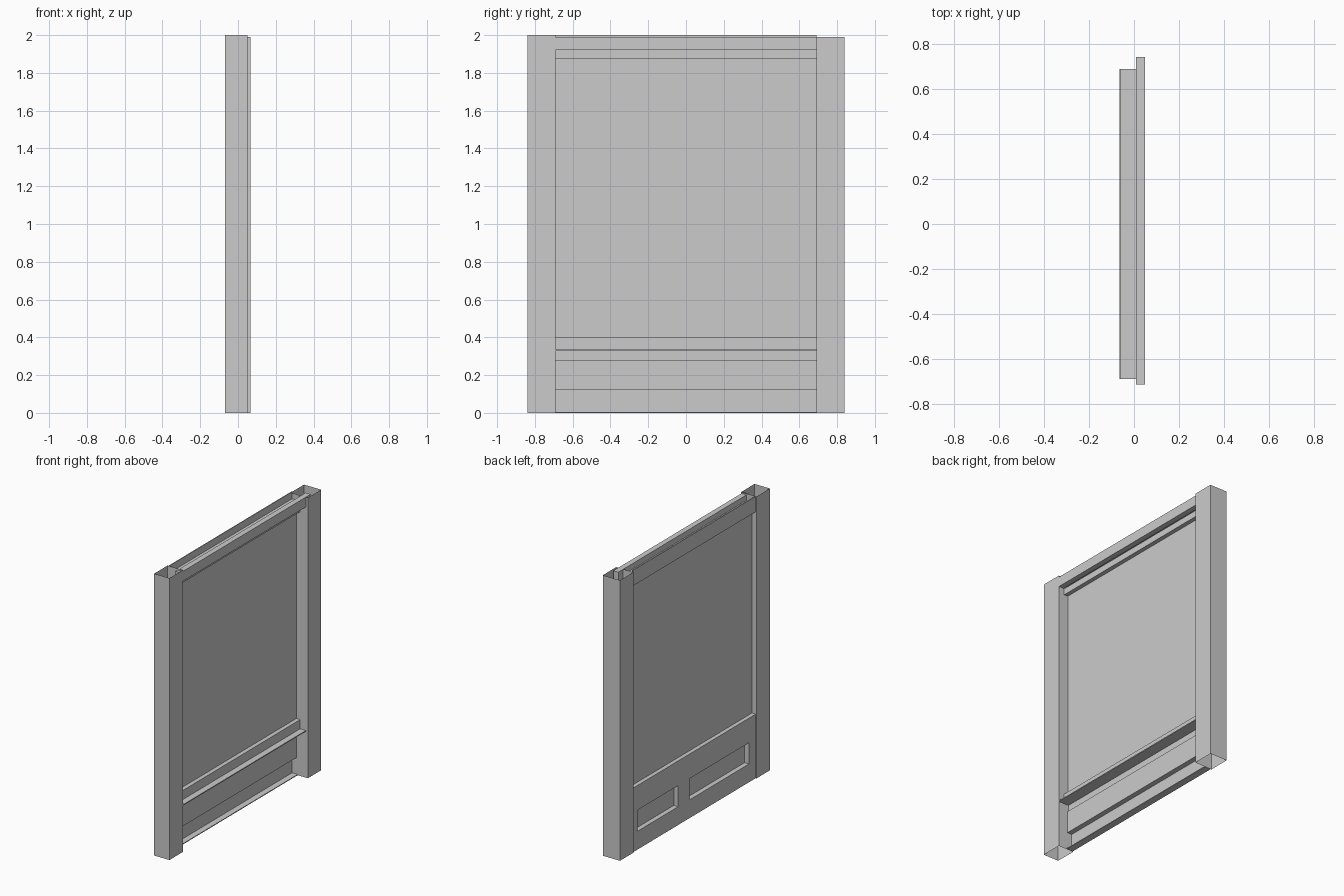
import bpy
import bmesh

cube = bpy.data.objects.get("Cube")
if cube:
    bpy.data.objects.remove(cube, do_unlink=True)

GREY = (0.6, 0.6, 0.6, 1.0)
metal = bpy.data.materials.new("light_grey_metal")
metal.use_nodes = True
metal.diffuse_color = GREY
metal.node_tree.nodes["Principled BSDF"].inputs["Base Color"].default_value = GREY


def box(name, x, y, z, open_ends=False):
    """Box from (min, max) ranges; open_ends leaves a hollow vertical tube."""
    bm = bmesh.new()
    bmesh.ops.create_cube(bm, size=1)
    for v in bm.verts:
        v.co = [r[0] if c < 0 else r[1] for c, r in zip(v.co, (x, y, z))]
    if open_ends:
        bm.normal_update()
        caps = [f for f in bm.faces if abs(f.normal.z) > 0.5]
        bmesh.ops.delete(bm, geom=caps, context='FACES_ONLY')
    mesh = bpy.data.meshes.new(name)
    bm.to_mesh(mesh)
    bm.free()
    mesh.materials.append(metal)
    obj = bpy.data.objects.new(name, mesh)
    bpy.context.collection.objects.link(obj)
    return obj


SPAN = (-0.69, 0.69)
BACK = -0.064
SKIN = BACK + 0.006

# Hollow posts at both ends
box("front_post", (-0.07, 0.05), (-0.84, -0.69), (0, 2), True)
box("rear_post", (-0.07, 0.065), (0.69, 0.84), (0, 1.99), True)

# Main panel
box("main_panel", (-0.035, -0.025), SPAN, (0.38, 1.94))

# Head: back fascia, channel floor, header and bead
box("head_fascia", (BACK, SKIN), SPAN, (1.89, 2))
box("head_channel_floor", (SKIN, 0.01), SPAN, (1.94, 1.95))
box("head_bead", (-0.025, 0.005), SPAN, (1.875, 1.92))
box("header", (0.01, 0.049), (-0.715, 0.745), (1.92, 1.99))

# Sill on the open side
box("sill_rail", (-0.025, 0.005), SPAN, (0.335, 0.40))
box("sill_ledge", (-0.03, 0.05), SPAN, (0.328, 0.335))

# Base frame: rail, uprights and kick channel
box("base_rail", (BACK, -0.03), SPAN, (0.28, 0.455))
uprights = {"rear_stile": (0.635, 0.69), "mullion": (0.05, 0.18),
            "front_stile": (-0.69, -0.615)}
for name, y in uprights.items():
    box(name, (BACK, -0.03), y, (0.13, 0.28))
box("base_panel", (-0.03, -0.022), SPAN, (0.13, 0.28))
box("kick_board", (BACK, SKIN), SPAN, (0, 0.13))
box("kick_top_flange", (SKIN, -0.022), SPAN, (0.124, 0.13))
box("kick_bottom_flange", (SKIN, -0.015), SPAN, (0, 0.006))
